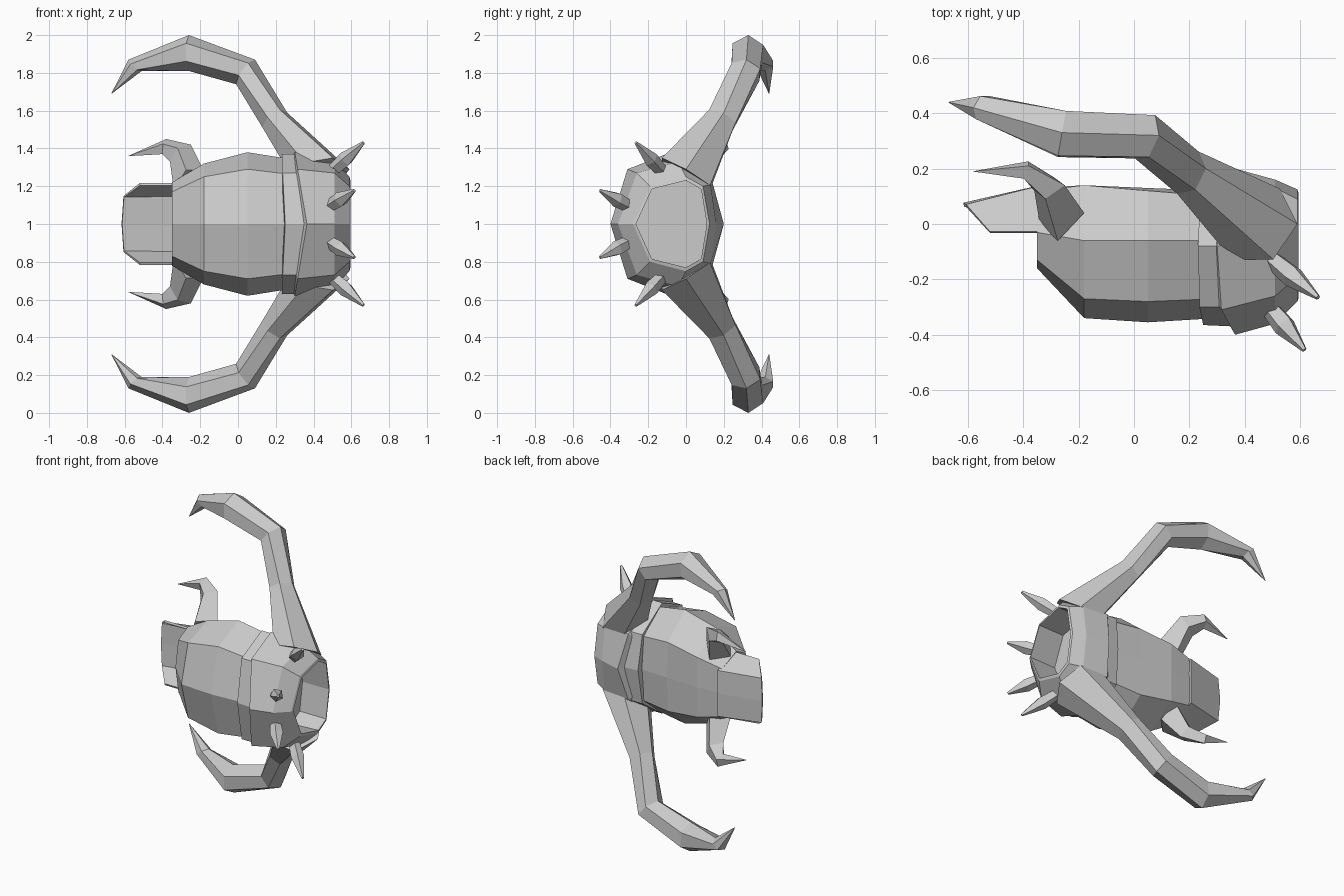
import bpy, bmesh
from math import cos, sin, pi
from mathutils import Vector as V

if "Cube" in bpy.data.objects:
    bpy.data.objects.remove(bpy.data.objects["Cube"])


def make(name, bm, mirror=False):
    # every part has its origin on the symmetry plane z = 1
    bmesh.ops.recalc_face_normals(bm, faces=bm.faces)
    me = bpy.data.meshes.new(name)
    bm.to_mesh(me)
    bm.free()
    ob = bpy.data.objects.new(name, me)
    ob.location.z = 1
    bpy.context.collection.objects.link(ob)
    if mirror:
        m = ob.modifiers.new("Mirror", 'MIRROR')
        m.use_axis = (False, False, True)
        m.use_mirror_merge = False
    return ob


def loft(name, rings, mirror=False):
    bm = bmesh.new()
    vs = [[bm.verts.new(p) for p in r] for r in rings]
    n = len(vs[0])
    for a, b in zip(vs, vs[1:]):
        for i in range(n):
            j = (i + 1) % n
            bm.faces.new((a[i], a[j], b[j], b[i]))
    bm.faces.new(vs[0])
    bm.faces.new(vs[-1])
    return make(name, bm, mirror)


def octagon(x, front, f, s, b, back, tilt=0.0):
    # symmetric 8-sided section; f, s, b are (y, z) corners, tilt leans it in x
    half = [f, s, b]
    pts = [(front, 0)] + half + [(back, 0)] + [(y, -z) for y, z in reversed(half)]
    return [(x - tilt * abs(z), y, z) for y, z in pts]


def horn(name, sections, tip, sides=6):
    # sections: inner point, outer point, half width (world coordinates)
    cs = [(V(i) + V(o)) / 2 for i, o, w in sections] + [V(tip)]
    rings = []
    for k, (i, o, w) in enumerate(sections):
        a = (V(o) - V(i)) / 2
        b = (cs[k + 1] - cs[max(k - 1, 0)]).cross(a).normalized() * w
        rings.append([cs[k] + a * cos(t) + b * sin(t) - V((0, 0, 1))
                      for t in (2 * pi * q / sides for q in range(sides))])
    rings.append([V(tip) - V((0, 0, 1)) + (p - cs[-2] + V((0, 0, 1))) * 0.02 for p in rings[-1]])
    return loft(name, rings, True)


# barrel body
loft("body", [
    octagon(-0.35, -0.16, (-0.13, 0.17), (-0.03, 0.22), (0.12, 0.16), 0.13),
    octagon(-0.18, -0.34, (-0.27, 0.25), (-0.06, 0.32), (0.14, 0.20), 0.14),
    octagon(0.05, -0.355, (-0.28, 0.29), (-0.06, 0.38), (0.12, 0.23), 0.13),
    octagon(0.30, -0.34, (-0.27, 0.26), (-0.06, 0.34), (0.10, 0.21), 0.12),
])

# raised collar band
col = ((-0.30, 0.27), (-0.08, 0.37), (0.12, 0.23))
loft("collar", [
    octagon(0.25, -0.365, *col, 0.15, 0.05),
    octagon(0.36, -0.37, *col, 0.16, 0.17),
])

# head ring, rolled over into a hollow mouth
loft("head_ring", [
    octagon(0.34, -0.35, (-0.28, 0.25), (-0.08, 0.33), (0.12, 0.20), 0.15, 0.17),
    octagon(0.365, -0.40, (-0.31, 0.29), (-0.08, 0.38), (0.14, 0.22), 0.20, 0.17),
    octagon(0.51, -0.36, (-0.26, 0.27), (-0.04, 0.33), (0.13, 0.21), 0.16),
    octagon(0.59, -0.28, (-0.19, 0.20), (0.00, 0.25), (0.09, 0.20), 0.125),
    octagon(0.595, -0.265, (-0.18, 0.185), (0.00, 0.23), (0.08, 0.185), 0.11),
    octagon(0.40, -0.27, (-0.19, 0.19), (-0.01, 0.235), (0.08, 0.185), 0.11),
])

# pair of great curved horns
horn("horn", [
    ((0.29, 0.00, 1.24), (0.59, 0.00, 1.29), 0.17),
    ((0.13, 0.17, 1.51), (0.26, 0.20, 1.59), 0.09),
    ((-0.01, 0.31, 1.74), (0.09, 0.32, 1.87), 0.09),
    ((-0.26, 0.32, 1.81), (-0.26, 0.33, 2.00), 0.095),
    ((-0.51, 0.42, 1.81), (-0.58, 0.42, 1.87), 0.05),
], (-0.67, 0.44, 1.69))

# pair of small rear claws
horn("rear_claw", [
    ((-0.34, 0.00, 1.18), (-0.18, 0.04, 1.28), 0.10),
    ((-0.36, 0.12, 1.33), (-0.25, 0.14, 1.42), 0.05),
    ((-0.40, 0.18, 1.37), (-0.38, 0.21, 1.45), 0.035),
], (-0.58, 0.19, 1.36), 4)

# spikes around the head ring
for name, base, tip in (("upper_spike", (0.49, -0.12, 0.27), (0.67, -0.27, 0.435)),
                        ("front_spike", (0.48, -0.29, 0.09), (0.62, -0.46, 0.18))):
    base, tip = V(base), V(tip)
    d = tip - base
    u = d.cross(V((0, 1, 0))).normalized()
    w = d.cross(u).normalized()
    loft(name, [[base + d * t + (u * cos(k * 2 * pi / 5) + w * sin(k * 2 * pi / 5)) * r
                 for k in range(5)]
                for t, r in ((0, 0.033), (0.45, 0.042), (0.97, 0.009))], True)

# channel-shaped tail plate, open towards the front
bm = bmesh.new()
near = [(-0.33, -0.03, 0.21), (-0.33, 0.135, 0.15), (-0.33, 0.135, 0),
        (-0.33, 0.135, -0.15), (-0.33, -0.03, -0.21)]
far = [(-0.52, -0.03, 0.21), (-0.605, 0.065, 0.145), (-0.615, 0.07, 0),
       (-0.605, 0.065, -0.145), (-0.52, -0.03, -0.21)]
a = [bm.verts.new(p) for p in near]
b = [bm.verts.new(p) for p in far]
for i in range(4):
    bm.faces.new((a[i], a[i + 1], b[i + 1], b[i]))
tail = make("tail_plate", bm)
sol = tail.modifiers.new("Thickness", 'SOLIDIFY')
sol.thickness = 0.014
sol.offset = 0
